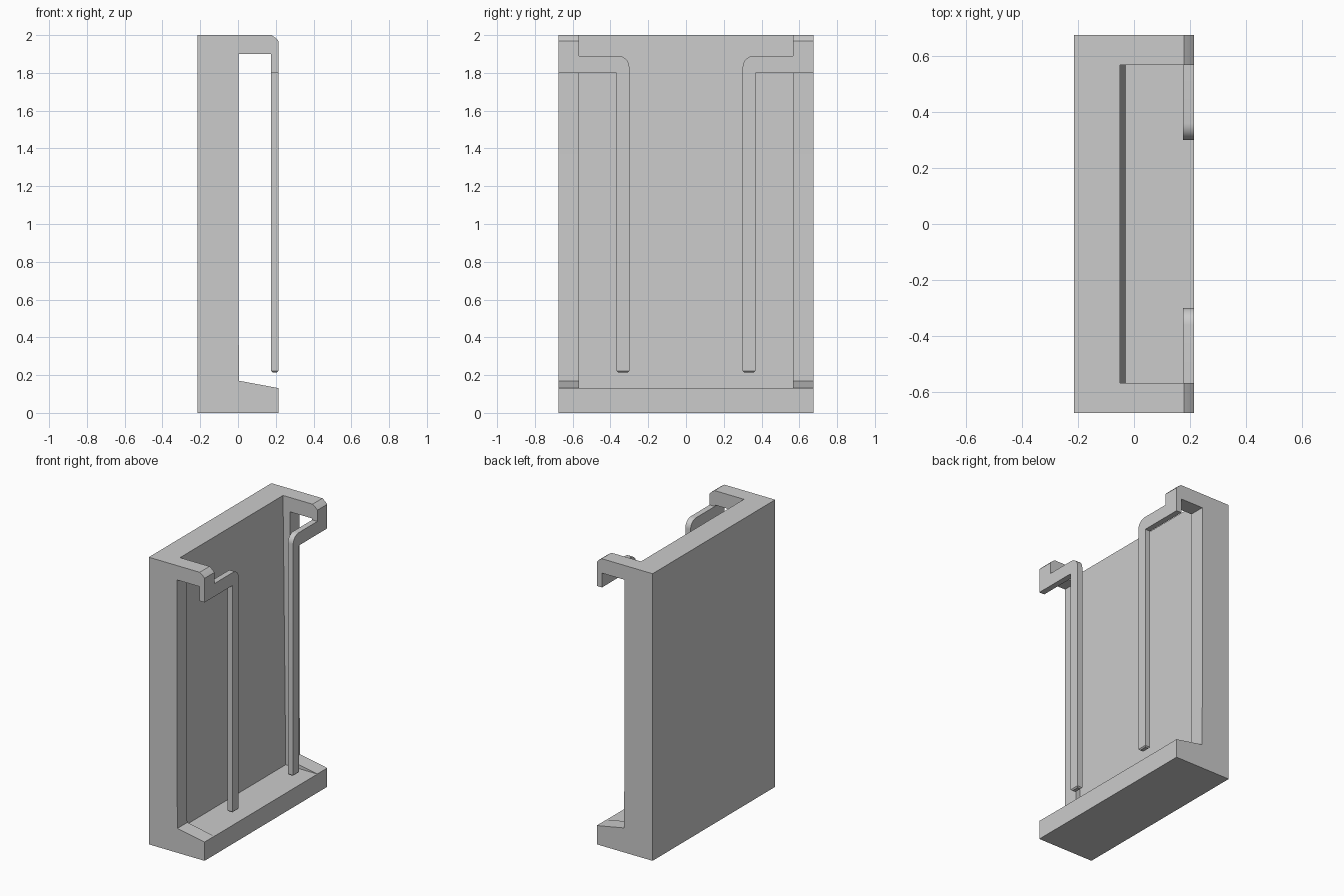
import bpy, bmesh, math
from mathutils import Vector

if "Cube" in bpy.data.objects:
    bpy.data.objects.remove(bpy.data.objects["Cube"])


def arc(cx, cz, r, a0, a1, n):
    """Points along an arc, angles in degrees."""
    return [(cx + r * math.cos(math.radians(a0 + (a1 - a0) * i / n)),
             cz + r * math.sin(math.radians(a0 + (a1 - a0) * i / n)))
            for i in range(n + 1)]


def extrude(name, profile, axis, lo, hi, bevel_z=None):
    """Extrude a (horizontal, z) profile along the x or y axis."""
    bm = bmesh.new()
    if axis == 'y':
        verts = [bm.verts.new((h, lo, z)) for h, z in profile]
        move = Vector((0, hi - lo, 0))
    else:
        verts = [bm.verts.new((lo, h, z)) for h, z in profile]
        move = Vector((hi - lo, 0, 0))
    face = bm.faces.new(verts)
    res = bmesh.ops.extrude_face_region(bm, geom=[face])
    moved = [v for v in res['geom'] if isinstance(v, bmesh.types.BMVert)]
    bmesh.ops.translate(bm, verts=moved, vec=move)
    bmesh.ops.recalc_face_normals(bm, faces=bm.faces)
    if bevel_z is not None:
        edges = [e for e in bm.edges
                 if all(abs(v.co.z - bevel_z) < 1e-4 for v in e.verts)]
        bmesh.ops.bevel(bm, geom=edges, offset=0.008, segments=1,
                        affect='EDGES')
    mesh = bpy.data.meshes.new(name)
    bm.to_mesh(mesh)
    bm.free()
    ob = bpy.data.objects.new(name, mesh)
    bpy.context.collection.objects.link(ob)
    return ob


def activate(ob):
    bpy.ops.object.select_all(action='DESELECT')
    ob.select_set(True)
    bpy.context.view_layer.objects.active = ob


# Holder body: C-shaped side profile with a hooked top arm and sloping foot
side = [(-0.215, 0), (0.215, 0), (0.215, 0.131), (0.006, 0.17), (0.003, 0.45),
        (0.003, 1.9), (0.175, 1.9), (0.175, 1.8), (0.215, 1.8), (0.215, 1.968),
        (0.199, 1.985), (0.178, 2.0), (-0.215, 2.0)]
body = extrude('holder_body', side, 'y', -0.675, 0.675)

# Open-topped pocket with a slightly leaning back wall
pocket = [(-0.029, 0.13), (0.35, 0.13), (0.35, 2.1), (-0.051, 2.1)]
cutter = extrude('pocket_cutter', pocket, 'y', -0.567, 0.567)
cutter.hide_render = True
mod = body.modifiers.new('pocket', 'BOOLEAN')
mod.operation = 'DIFFERENCE'
mod.solver = 'EXACT'
mod.object = cutter
activate(body)
bpy.ops.object.modifier_apply(modifier='pocket')
bpy.data.objects.remove(cutter)

# Front retaining rods: bent bar running inward from each hook, then down
bar = ([(0.567, 1.8), (0.567, 1.89)]
       + arc(0.36, 1.83, 0.06, 90, 180, 8)
       + [(0.30, 0.215), (0.367, 0.215), (0.367, 1.8)])
rods = extrude('front_rods', bar, 'x', 0.175, 0.215, bevel_z=0.215)
mirror = rods.modifiers.new('mirror', 'MIRROR')
mirror.use_axis = (False, True, False)
activate(rods)
bpy.ops.object.modifier_apply(modifier='mirror')

# Soft shading on the bends only
for ob in (body, rods):
    activate(ob)
    bpy.ops.object.shade_smooth_by_angle(angle=math.radians(30))
